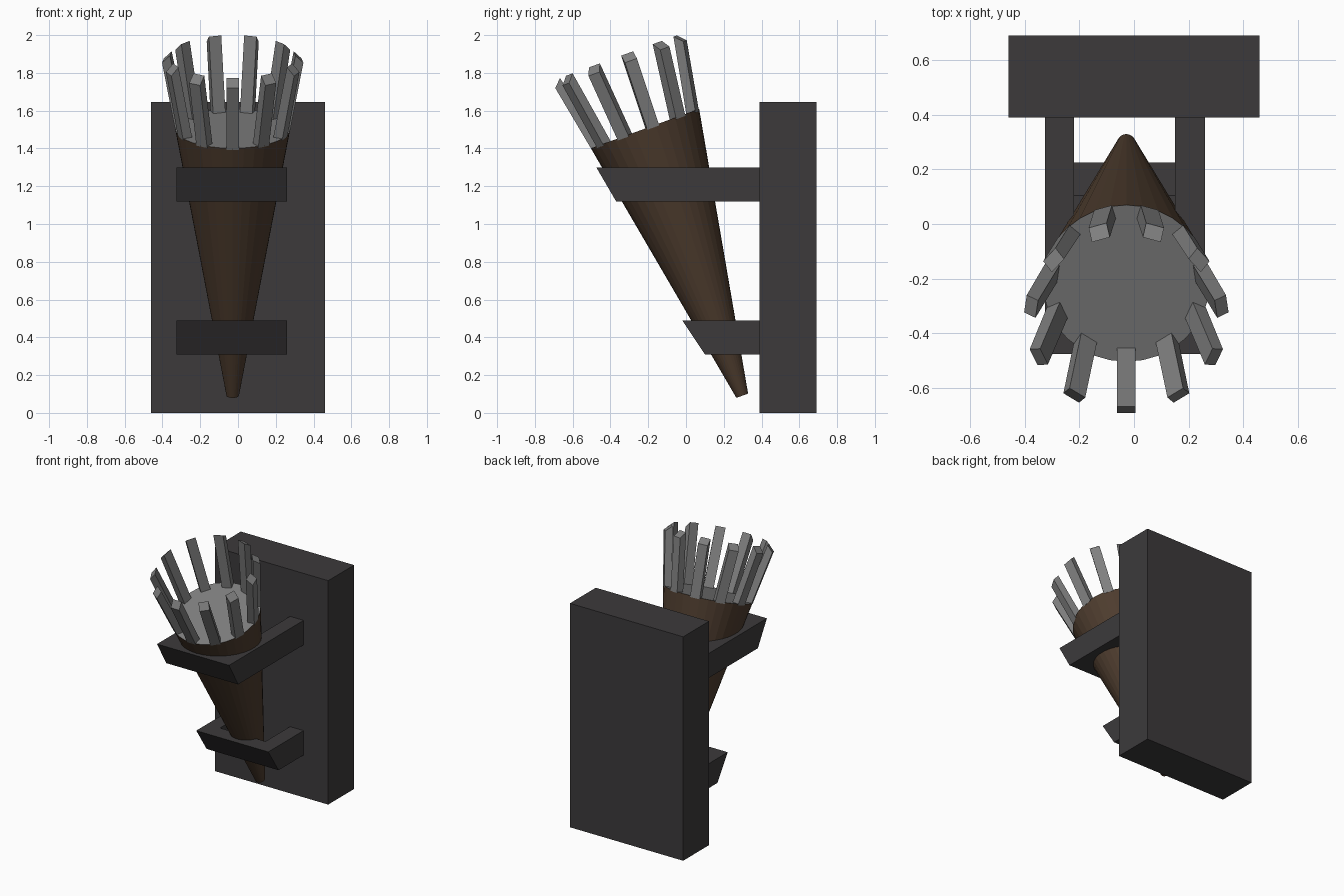
import bpy, bmesh, math
from mathutils import Matrix, Vector

if "Cube" in bpy.data.objects:
    bpy.data.objects.remove(bpy.data.objects["Cube"])

CX = -0.028                      # torch axis sits slightly left of centre
TILT = math.radians(20)


def material(name, rgb):
    m = bpy.data.materials.new(name)
    m.diffuse_color = (*rgb, 1)
    m.use_nodes = True
    m.node_tree.nodes["Principled BSDF"].inputs["Base Color"].default_value = m.diffuse_color
    return m


IRON = material("dark_iron", (0.045, 0.042, 0.044))
WOOD = material("brown_wood", (0.075, 0.045, 0.027))
STEEL = material("grey_steel", (0.21, 0.21, 0.21))


def finish(name, bm, *mats):
    bmesh.ops.recalc_face_normals(bm, faces=bm.faces)
    me = bpy.data.meshes.new(name)
    bm.to_mesh(me)
    bm.free()
    for m in mats:
        me.materials.append(m)
    ob = bpy.data.objects.new(name, me)
    bpy.context.collection.objects.link(ob)
    return ob


def prism(name, profile, direction, mat, matrix=None):
    """Extrude a closed 3D profile along a direction."""
    bm = bmesh.new()
    face = bm.faces.new([bm.verts.new(p) for p in profile])
    ext = bmesh.ops.extrude_face_region(bm, geom=[face], use_keep_orig=True)
    moved = [g for g in ext["geom"] if isinstance(g, bmesh.types.BMVert)]
    bmesh.ops.translate(bm, verts=moved, vec=direction)
    if matrix is not None:
        bm.transform(matrix)
    return finish(name, bm, mat)


# Wall plate
prism("wall_plate", [(-0.46, 0.39, 0), (0.46, 0.39, 0), (0.46, 0.69, 0), (-0.46, 0.69, 0)],
      (0, 0, 1.645), IRON)


# U-shaped brackets with a slanted front bar
def bracket(name, z0, z1, y_bottom, y_top):
    outline = [(-0.325, 0.40), (-0.325, None), (0.26, None), (0.26, 0.40),
               (0.15, 0.40), (0.15, "in"), (-0.22, "in"), (-0.22, 0.40)]
    bm = bmesh.new()
    rings = []
    for z, yf in ((z0, y_bottom), (z1, y_top)):
        ys = {None: yf, "in": yf + 0.125}
        rings.append([bm.verts.new((x, ys.get(y, y), z)) for x, y in outline])
    for i in range(8):
        j = (i + 1) % 8
        bm.faces.new((rings[0][i], rings[0][j], rings[1][j], rings[1][i]))
    for r in rings:              # three quads per end: left arm, front bar, right arm
        for q in ((0, 1, 6, 7), (1, 2, 5, 6), (2, 3, 4, 5)):
            bm.faces.new([r[k] for k in q])
    finish(name, bm, IRON)


bracket("upper_bracket", 1.12, 1.30, -0.37, -0.475)
bracket("lower_bracket", 0.31, 0.49, 0.10, -0.02)

# Torch frame: origin at the centre of the cup rim, local z along the axis
FRAME = Matrix.Translation((CX, -0.217, 1.505)) @ Matrix.Rotation(TILT, 4, 'X')

# Tapered handle with a grey top disc
LENGTH = 1.505
bm = bmesh.new()
bmesh.ops.create_cone(bm, cap_ends=True, segments=32, radius1=0.033, radius2=0.305,
                      depth=LENGTH, matrix=Matrix.Translation((0, 0, -LENGTH / 2)))
for f in bm.faces:
    if f.calc_center_median().z > -0.01:
        f.material_index = 1
bm.transform(FRAME)
finish("torch_handle", bm, WOOD, STEEL)

# Ring of flared prongs with chamfered tips
COUNT, W = 11, 0.068
section = [(0.303, -0.01), (0.373, 0.364), (0.331, 0.406), (0.25, -0.01)]
for i in range(COUNT):
    spin = Matrix.Rotation(-math.pi / 2 + 2 * math.pi * i / COUNT, 4, 'Z')
    prism(f"prong_{i + 1}", [(r, -W / 2, h) for r, h in section], (0, W, 0), STEEL, FRAME @ spin)
